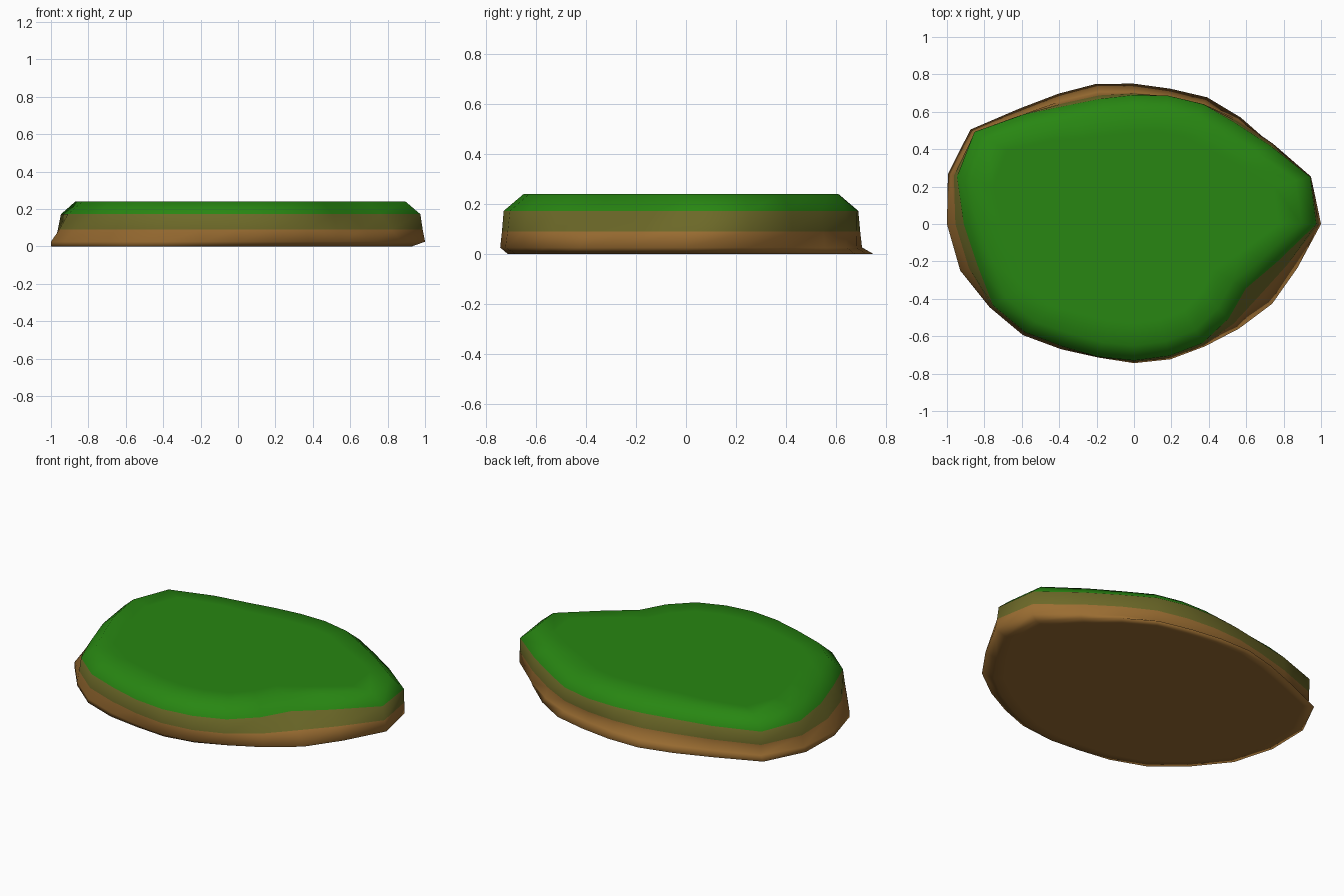
import bpy
import bmesh
from math import sin, cos, radians

cube = bpy.data.objects.get("Cube")
if cube:
    bpy.data.objects.remove(cube, do_unlink=True)


def make_material(name, rgb):
    mat = bpy.data.materials.new(name)
    mat.use_nodes = True
    colour = (*rgb, 1.0)
    mat.diffuse_color = colour
    mat.node_tree.nodes["Principled BSDF"].inputs["Base Color"].default_value = colour
    return mat


# Outline radii, counter-clockwise from +x in equal angular steps
base = [1.0, .995, .885, .823, .782, .749, .75, .776, .805, .871, 1.01, 1.03,
        1.0, .962, .891, .84, .774, .739, .744, .749, .756, .792, .853, .905]
rim = [.975, .975, .84, .765, .74, .71, .69, .693, .73, .83, .985, .98,
       .91, .865, .87, .82, .757, .735, .73, .73, .735, .715, .69, .79]
count = len(base)
angles = [radians(360 * i / count) for i in range(count)]

# The foot leans towards the back left corner, the skirt above it towards the front
foot = [r * (1 - .08 * max(0, cos(a + radians(30)))) for r, a in zip(base, angles)]
skirt = [r * (1 - .06 * max(0, sin(a))) for r, a in zip(base, angles)]
middle = [(s + r) / 2 for s, r in zip(skirt, rim)]


def inset(radii, amount):
    return [r - amount for r in radii]


# Rings from the underside to the top: radii, height
rings = [(inset(foot, .06), 0), (foot, 0), (skirt, .025), (middle, .09),
         (rim, .172), (inset(rim, .08), .24), (inset(rim, .2), .24)]

bm = bmesh.new()
loops = [[bm.verts.new((r * cos(a), r * sin(a), z)) for r, a in zip(radii, angles)]
         for radii, z in rings]

# Walls between neighbouring rings, then the two flat caps
for low, high in zip(loops, loops[1:]):
    for i in range(count):
        j = (i + 1) % count
        bm.faces.new((low[i], low[j], high[j], high[i]))
bm.faces.new(list(reversed(loops[0])))
bm.faces.new(loops[-1])

# Earth below, a mossy band, then grass, chosen by height
for face in bm.faces:
    height = face.calc_center_median().z
    face.material_index = 0 if height < .09 else 1 if height < .172 else 2
    face.smooth = True

mesh = bpy.data.meshes.new("grassy_mound")
bm.to_mesh(mesh)
bm.free()
for name, rgb in (("earth brown", (.33, .155, .032)),
                  ("mossy olive", (.15, .14, .021)),
                  ("grass green", (.021, .24, .006))):
    mesh.materials.append(make_material(name, rgb))
mound = bpy.data.objects.new("grassy_mound", mesh)
bpy.context.collection.objects.link(mound)
